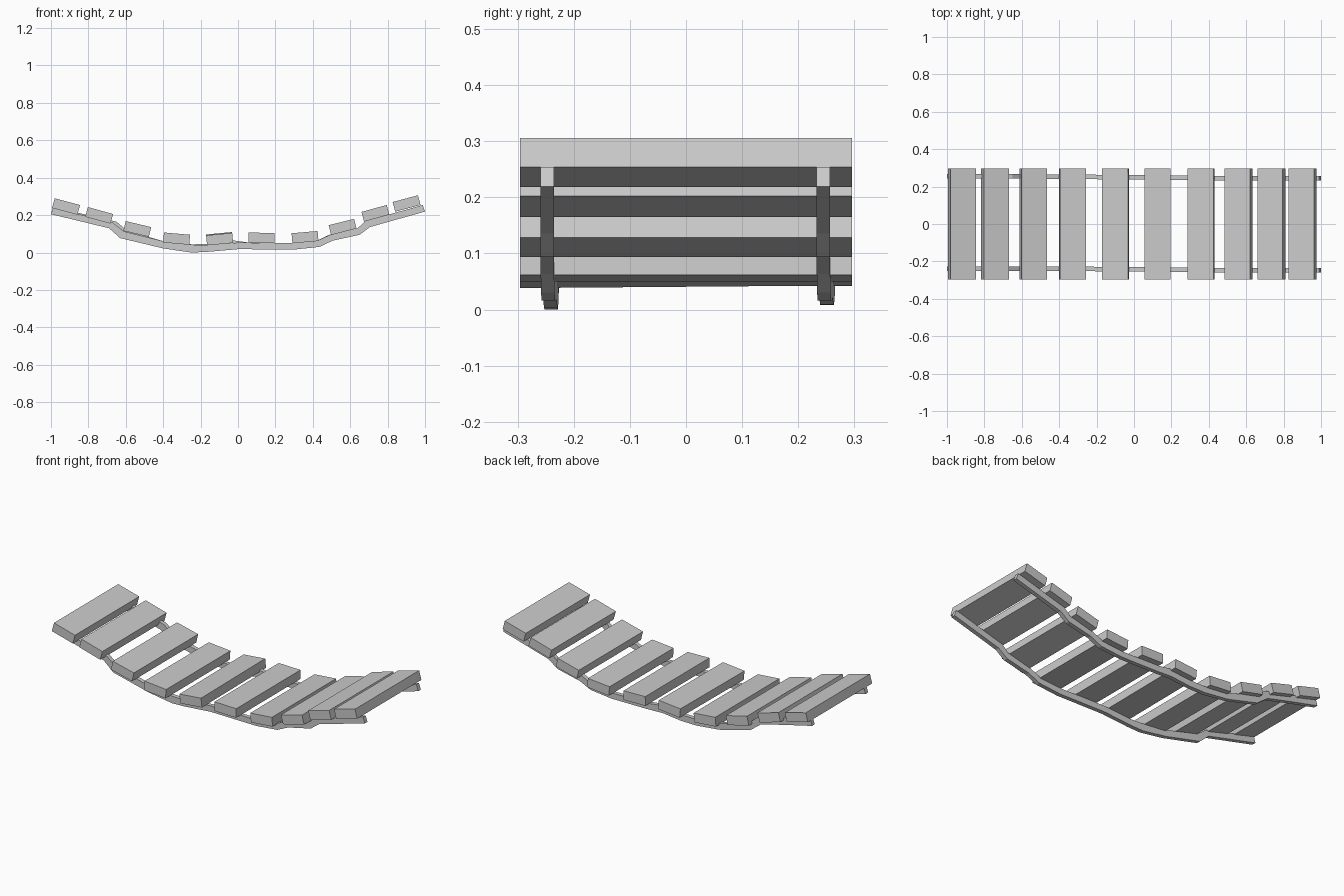
import bpy, bmesh, math
from mathutils import Vector

PLANK_W, PLANK_LEN, PLANK_T = 0.14, 0.592, 0.0535


def plank(i, x0, z0, x1, z1, twist=0.0):
    """Board defined by the left and right ends of its top edge, seen from the front."""
    ang = math.atan2(z1 - z0, x1 - x0)
    down = Vector((math.sin(ang), 0, -math.cos(ang))) * PLANK_T / 2
    centre = Vector(((x0 + x1) / 2, 0, (z0 + z1) / 2)) + down
    bpy.ops.mesh.primitive_cube_add(size=1, location=centre, rotation=(twist, -ang, 0))
    ob = bpy.context.object
    ob.name = f"plank_{i:02d}"
    ob.scale = (PLANK_W, PLANK_LEN, PLANK_T)


def rope(name, path, y_left, y_right, width=0.024):
    """Rectangular rope swept along (x bottom, z bottom, x top, z top) stations."""
    bm = bmesh.new()
    rings = []
    for xb, zb, xt, zt in path:
        y = y_left + (y_right - y_left) * min(1, max(0, xb + 0.5))
        a, b = y - width / 2, y + width / 2
        rings.append([bm.verts.new(p) for p in
                      ((xb, a, zb), (xb, b, zb), (xt, b, zt), (xt, a, zt))])
    for r, s in zip(rings, rings[1:]):
        for k in range(4):
            n = (k + 1) % 4
            bm.faces.new((r[k], r[n], s[n], s[k]))
    bm.faces.new(rings[0])
    bm.faces.new(rings[-1][::-1])
    bmesh.ops.recalc_face_normals(bm, faces=bm.faces)
    me = bpy.data.meshes.new(name)
    bm.to_mesh(me)
    bm.free()
    bpy.context.collection.objects.link(bpy.data.objects.new(name, me))


# Ten boards following the sag of the bridge
boards = [
    (-0.98, 0.29, -0.845, 0.254), (-0.803, 0.243, -0.668, 0.206),
    (-0.60, 0.168, -0.465, 0.136), (-0.395, 0.107, -0.257, 0.095),
    (-0.17, 0.094, -0.032, 0.107), (0.056, 0.107, 0.196, 0.104),
    (0.286, 0.103, 0.426, 0.115), (0.485, 0.146, 0.62, 0.18),
    (0.66, 0.217, 0.795, 0.254), (0.827, 0.27, 0.962, 0.306),
]
for i, b in enumerate(boards, 1):
    plank(i, *b, twist=0.008 if i == 5 else 0.0)

# Two kinked ropes under the boards; the back one hangs slightly higher
front_path = [
    (-1.0, 0.205, -0.99, 0.24), (-0.69, 0.13, -0.67, 0.16),
    (-0.63, 0.077, -0.61, 0.113), (-0.40, 0.022, -0.39, 0.058),
    (-0.25, 0.0, -0.25, 0.042), (-0.17, 0.003, -0.17, 0.039), (0.0, 0.018, 0.0, 0.053),
    (0.30, 0.016, 0.29, 0.05), (0.435, 0.03, 0.425, 0.064),
    (0.505, 0.063, 0.49, 0.094), (0.65, 0.095, 0.64, 0.13),
    (0.705, 0.136, 0.68, 0.168), (1.0, 0.219, 0.988, 0.254),
]
back_path = [
    (-1.0, 0.207, -0.99, 0.242), (-0.82, 0.165, -0.80, 0.2),
    (-0.67, 0.128, -0.65, 0.165), (-0.60, 0.075, -0.59, 0.115),
    (-0.40, 0.024, -0.39, 0.058), (-0.25, 0.008, -0.25, 0.044),
    (-0.15, 0.009, -0.15, 0.045), (-0.03, 0.022, -0.03, 0.065),
    (0.06, 0.018, 0.06, 0.053), (0.30, 0.016, 0.29, 0.05),
    (0.435, 0.03, 0.425, 0.064), (0.505, 0.063, 0.49, 0.096),
    (0.65, 0.095, 0.64, 0.13), (0.705, 0.136, 0.68, 0.168), (1.0, 0.219, 0.988, 0.254),
]
rope("front_rope", front_path, -0.238, -0.247)
rope("back_rope", back_path, 0.254, 0.245)
